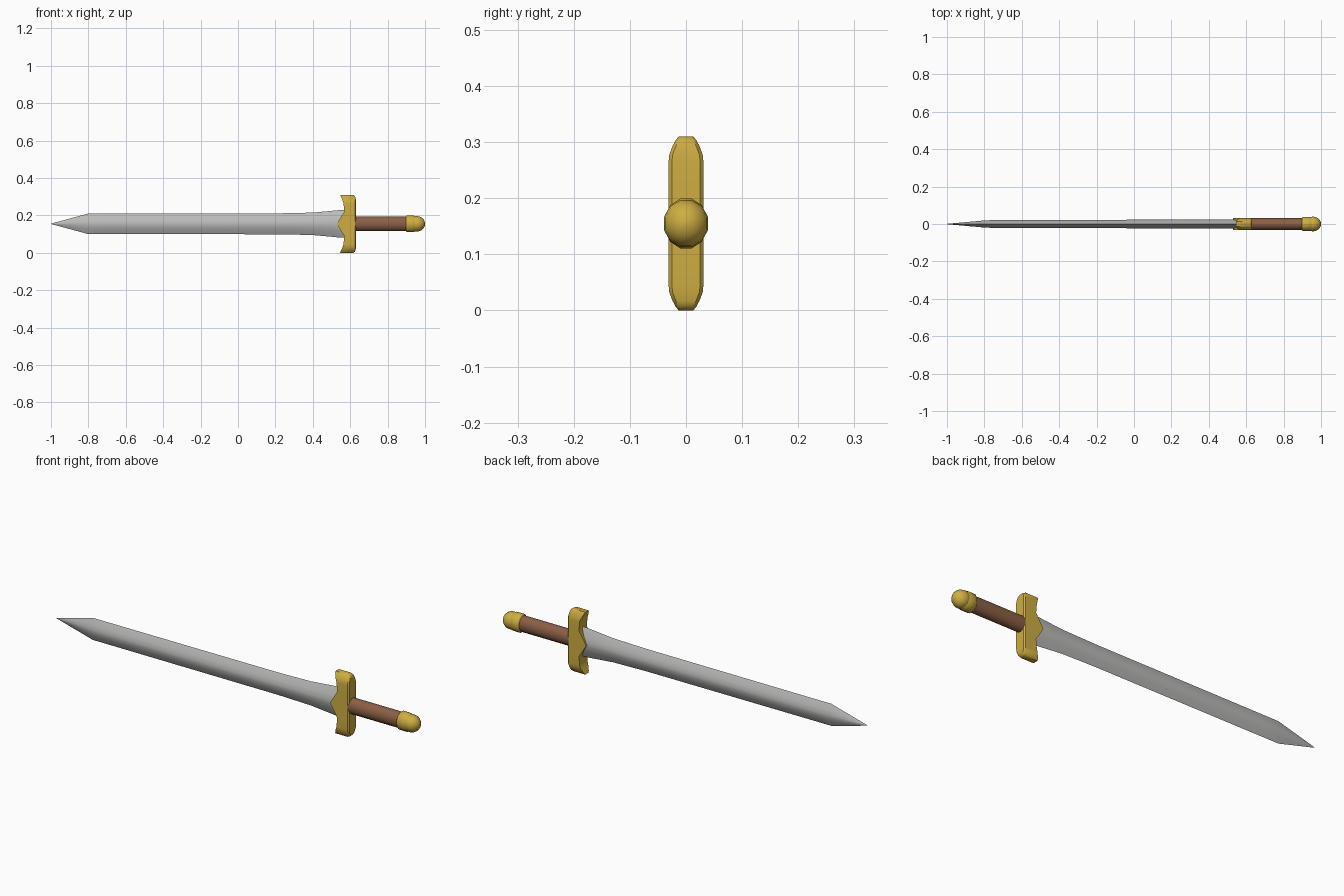
import bpy, bmesh, math

if "Cube" in bpy.data.objects:
    bpy.data.objects.remove(bpy.data.objects["Cube"])

ZC = 0.155  # height of the sword's long axis


def material(name, rgb):
    m = bpy.data.materials.new(name)
    m.diffuse_color = (*rgb, 1)
    m.use_nodes = True
    m.node_tree.nodes["Principled BSDF"].inputs["Base Color"].default_value = m.diffuse_color
    return m


steel = material("steel", (0.50, 0.50, 0.49))
gold = material("gold", (0.62, 0.42, 0.055))
leather = material("brown_leather", (0.26, 0.115, 0.06))


def loft(name, rings, mat, angle):
    """Skin a list of equal-length point rings and cap both ends."""
    bm = bmesh.new()
    loops = [[bm.verts.new(p) for p in r] for r in rings]
    n = len(loops[0])
    for a, b in zip(loops, loops[1:]):
        for i in range(n):
            j = (i + 1) % n
            bm.faces.new((a[i], a[j], b[j], b[i]))
    bm.faces.new(loops[0])
    bm.faces.new(loops[-1])
    bmesh.ops.recalc_face_normals(bm, faces=bm.faces)
    me = bpy.data.meshes.new(name)
    bm.to_mesh(me)
    bm.free()
    me.materials.append(mat)
    ob = bpy.data.objects.new(name, me)
    bpy.context.collection.objects.link(ob)
    bpy.context.view_layer.objects.active = ob
    ob.select_set(True)
    bpy.ops.object.shade_smooth_by_angle(angle=math.radians(angle))
    ob.select_set(False)
    return ob


def ellipse(x, ry, rz, n=12):
    turn = math.pi / n
    return [(x, ry * math.cos(turn + i * math.tau / n),
             ZC + rz * math.sin(turn + i * math.tau / n)) for i in range(n)]


# Blade: lens section (half thickness, half width) swept along x
section = [(0, 1), (0.72, 0.5), (1, 0.12), (1, -0.12), (0.72, -0.5),
           (0, -1), (-0.72, -0.5), (-1, -0.12), (-1, 0.12), (-0.72, 0.5)]
stations = [(-1.0, 0.001, 0.001), (-0.8, 0.019, 0.055), (-0.72, 0.022, 0.055),
            (0.22, 0.023, 0.056), (0.40, 0.023, 0.060), (0.54, 0.024, 0.073),
            (0.59, 0.024, 0.075)]
loft("blade", [[(x, t * u, ZC + w * v) for u, v in section]
               for x, t, w in stations], steel, 50)

# Crossguard: chamfered rows stacked in z (offset, left x, right x, half depth)
half = [(0.0, 0.528, 0.632, 0.031), (0.065, 0.568, 0.632, 0.031),
        (0.110, 0.564, 0.632, 0.031), (0.122, 0.560, 0.631, 0.030),
        (0.138, 0.553, 0.629, 0.024), (0.149, 0.548, 0.625, 0.018),
        (0.155, 0.546, 0.617, 0.013)]
rows = [(-d, *r) for d, *r in reversed(half[1:])] + half
C = 0.006
loft("crossguard", [[(a, -h, ZC + d), (b - C, -h, ZC + d), (b, -h + C, ZC + d),
                     (b, h - C, ZC + d), (b - C, h, ZC + d), (a, h, ZC + d)]
                    for d, a, b, h in rows], gold, 40)

# Grip
loft("grip", [ellipse(0.61, 0.032, 0.040), ellipse(0.92, 0.032, 0.040)],
     leather, 40)

# Pommel collar
loft("pommel_collar", [ellipse(x, 0.040 * s, 0.046 * s) for x, s in
                       [(0.897, 0.88), (0.903, 1), (0.938, 1), (0.95, 0.90)]],
     gold, 60)

# Pommel ball
R = 0.043
ball = [ellipse(0.957 + R * math.sin(math.radians(a)),
                0.041 * math.cos(math.radians(a)),
                R * math.cos(math.radians(a)))
        for a in (-45, -20, 0, 20, 40, 58, 75, 88)]
loft("pommel_ball", ball, gold, 60)
